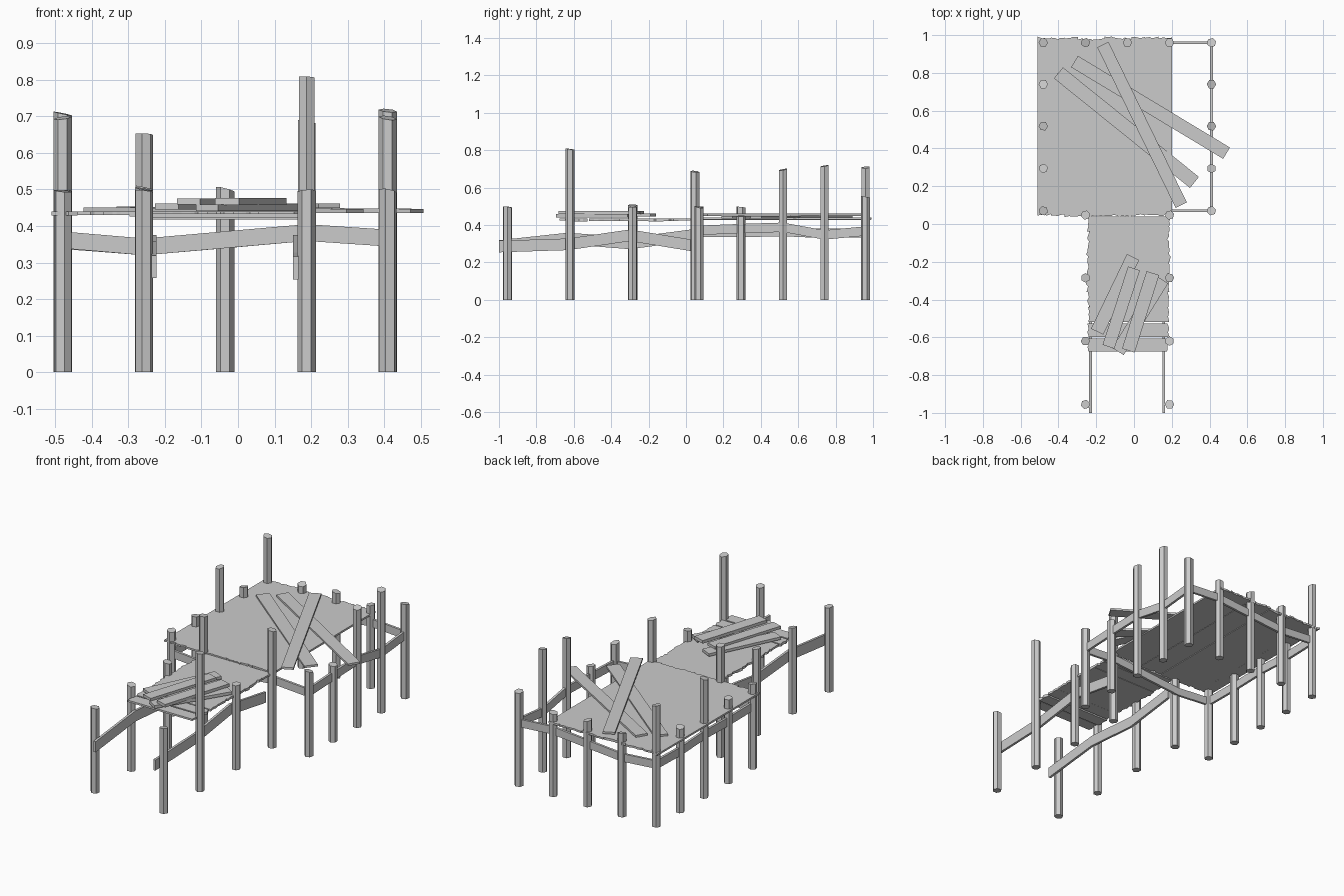
import bpy, bmesh, math, random
from mathutils import Vector, Matrix

if "Cube" in bpy.data.objects:
    bpy.data.objects.remove(bpy.data.objects["Cube"])

random.seed(4)


def finish(bm, name):
    bmesh.ops.recalc_face_normals(bm, faces=bm.faces)
    me = bpy.data.meshes.new(name)
    bm.to_mesh(me)
    bm.free()
    ob = bpy.data.objects.new(name, me)
    bpy.context.collection.objects.link(ob)
    return ob


def post(x, y, h, name):
    # six-sided pole with a slightly skewed saw cut on top
    bm = bmesh.new()
    rot = Matrix.Rotation(random.choice((0, 0.2, 0.5, 0.8)), 4, 'Z')
    bmesh.ops.create_cone(bm, cap_ends=True, segments=6, radius1=0.025, radius2=0.025,
                          depth=h, matrix=Matrix.Translation((x, y, h / 2)) @ rot)
    sx, sy = random.uniform(-0.25, 0.25), random.uniform(-0.25, 0.25)
    for v in bm.verts:
        if v.co.z > h / 2:
            v.co.z += (v.co.x - x) * sx + (v.co.y - y) * sy - 0.004
    finish(bm, name)


def rail(pts, height, thick, name):
    # thin vertical board following a path of (x, y, z) centres
    bm = bmesh.new()
    pts = [Vector(p) for p in pts]
    for a, b in zip(pts, pts[1:]):
        d = (b - a)
        n = Vector((-d.y, d.x, 0)).normalized() * thick / 2
        up = Vector((0, 0, height / 2))
        rings = [[bm.verts.new(p + s * n + t * up)
                  for s, t in ((-1, -1), (1, -1), (1, 1), (-1, 1))] for p in (a, b)]
        bm.faces.new(rings[0])
        bm.faces.new(rings[1])
        for i in range(4):
            j = (i + 1) % 4
            bm.faces.new((rings[0][i], rings[0][j], rings[1][j], rings[1][i]))
    finish(bm, name)


def deck_plank(start, end, lo, hi, top, thick, along_y, name):
    # board with splintered ends; lo..hi is its width, start..end its length
    bm = bmesh.new()
    w = hi - lo
    cuts = (0, 0.35, 0.5, 0.65, 1)
    s = start + random.uniform(-0.006, 0.006)
    e = end + random.uniform(-0.006, 0.006)
    outline = [(lo + w * t, s + random.uniform(-0.006, 0.006)) for t in cuts]
    outline += [(lo + w * t, e + random.uniform(-0.006, 0.006)) for t in reversed(cuts)]
    vs = [bm.verts.new((a, b, top) if along_y else (b, a, top)) for a, b in outline]
    f = bm.faces.new(vs)
    ext = bmesh.ops.extrude_face_region(bm, geom=[f], use_keep_orig=True)
    for v in ext['geom']:
        if isinstance(v, bmesh.types.BMVert):
            v.co.z -= thick
    finish(bm, name)


def loose_plank(a, b, width, thick, name):
    # board lying between two end centres
    a, b = Vector(a), Vector(b)
    d = b - a
    m = Matrix.Translation((a + b) / 2) @ d.to_track_quat('X', 'Z').to_matrix().to_4x4()
    bm = bmesh.new()
    bmesh.ops.create_cube(bm, size=1, matrix=m @ Matrix.Diagonal((d.length, width, thick, 1)))
    finish(bm, name)


# posts around the square platform
XS = (-0.48, -0.257, -0.035, 0.188, 0.41)
YS = (0.07, 0.294, 0.518, 0.74, 0.96)
for y, hl, hr in zip(YS, (0.5, 0.5, 0.7, 0.5, 0.712), (0.5, 0.452, 0.7, 0.72, 0.555)):
    post(XS[0], y, hl, "platform_left_post")
    post(XS[4], y, hr, "platform_right_post")
for x, h in zip(XS[1:4], (0.49, 0.505, 0.49)):
    post(x, 0.96, h, "platform_back_post")

# posts along the walkway
for y, hl, hr in zip((0.047, -0.285, -0.62, -0.955),
                     (0.655, 0.51, 0.505, 0.5), (0.69, 0.5, 0.81, 0.5)):
    post(XS[1], y, hl, "walkway_left_post")
    post(XS[3], y, hr, "walkway_right_post")

# sagging rails under the platform
rail([(-0.48, y, z) for y, z in zip(YS, (0.362, 0.36, 0.365, 0.355, 0.36))], 0.05, 0.014, "left_rail")
rail([(0.41, y, z) for y, z in zip(YS, (0.372, 0.381, 0.388, 0.347, 0.368))], 0.05, 0.014, "right_rail")
rail([(x, 0.96, z) for x, z in zip(XS, (0.36, 0.343, 0.362, 0.382, 0.367))], 0.046, 0.014, "back_rail")
rail([(x, 0.07, z) for x, z in zip((-0.48, -0.257, 0.188, 0.41), (0.362, 0.343, 0.382, 0.367))],
     0.046, 0.014, "front_rail")

# sagging rails under the walkway
WY = (-1.0, -0.63, -0.3, 0.025)
rail([(0.158, y, z) for y, z in zip(WY, (0.285, 0.297, 0.345, 0.292))], 0.062, 0.014, "walkway_right_rail")
rail([(-0.23, y, z) for y, z in zip(WY, (0.288, 0.328, 0.302, 0.345))], 0.062, 0.014, "walkway_left_rail")

# platform deck, boards running front to back
n = 10
w = 0.71 / n
for i in range(n):
    deck_plank(0.044, 0.984, -0.51 + i * w, -0.51 + (i + 1) * w, 0.44,
               random.uniform(0.009, 0.014), True, "platform_plank")

# walkway deck, boards running across, the front two pulled apart
edges = [(-0.675, -0.606), (-0.597, -0.526)] + [(-0.519 + i * 0.0799, -0.519 + (i + 1) * 0.0799) for i in range(7)]
for lo, hi in edges:
    deck_plank(-0.245, 0.185, lo, hi, 0.434, random.uniform(0.01, 0.016), False, "walkway_plank")

# loose boards dropped on the platform
loose_plank((-0.40, 0.80, 0.445), (0.32, 0.22, 0.441), 0.075, 0.012, "loose_platform_plank")
loose_plank((-0.315, 0.86, 0.447), (0.49, 0.375, 0.441), 0.07, 0.012, "loose_platform_plank")
loose_plank((-0.165, 0.95, 0.455), (0.25, 0.10, 0.455), 0.066, 0.012, "loose_platform_plank")

# pile of loose boards on the walkway
loose_plank((-0.005, -0.175, 0.453), (-0.195, -0.57, 0.453), 0.072, 0.016, "pile_plank")
loose_plank((0.00, -0.235, 0.467), (-0.135, -0.65, 0.467), 0.066, 0.016, "pile_plank")
loose_plank((0.15, -0.295, 0.45), (-0.085, -0.675, 0.45), 0.072, 0.018, "pile_plank")
loose_plank((0.10, -0.26, 0.467), (-0.03, -0.67, 0.467), 0.07, 0.018, "pile_plank")
